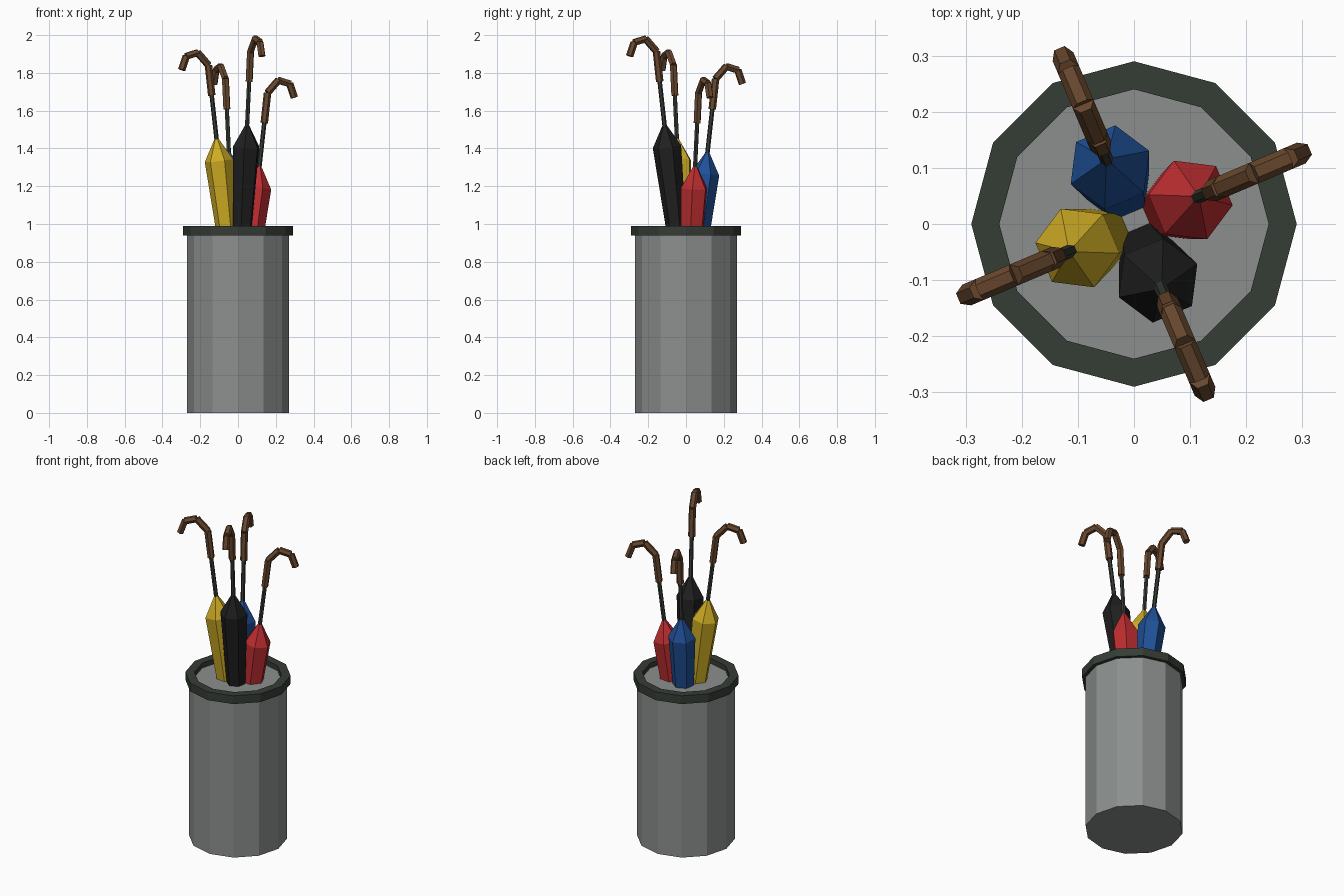
import bpy, bmesh, math
from mathutils import Vector, Matrix

if "Cube" in bpy.data.objects:
    bpy.data.objects.remove(bpy.data.objects["Cube"])


def material(name, rgb):
    m = bpy.data.materials.new(name)
    m.diffuse_color = (*rgb, 1)
    m.use_nodes = True
    m.node_tree.nodes["Principled BSDF"].inputs["Base Color"].default_value = m.diffuse_color
    return m


GREY = material("grey metal", (0.26, 0.275, 0.27))
DARK = material("dark green grey", (0.036, 0.045, 0.035))
WOOD = material("brown wood", (0.14, 0.064, 0.027))
CLOTH = [material("red cloth", (0.52, 0.027, 0.03)),
         material("blue cloth", (0.014, 0.08, 0.31)),
         material("yellow cloth", (0.62, 0.41, 0.018)),
         material("black cloth", (0.014, 0.014, 0.014))]


def finish(name, bm, mat):
    bmesh.ops.remove_doubles(bm, verts=bm.verts, dist=1e-5)
    bmesh.ops.recalc_face_normals(bm, faces=bm.faces)
    mesh = bpy.data.meshes.new(name)
    bm.to_mesh(mesh)
    bm.free()
    mesh.materials.append(mat)
    ob = bpy.data.objects.new(name, mesh)
    bpy.context.collection.objects.link(ob)
    return ob


def add_rod(bm, a, b, r1, r2, turn, sides=6):
    """Capped tapered prism from a to b, one corner facing the turn angle."""
    a, b = Vector(a), Vector(b)
    axis = (b - a).normalized()
    out = Vector((math.cos(turn), math.sin(turn), 0))
    side = axis.cross(out).normalized()
    up = side.cross(axis)
    frame = Matrix((up, side, axis)).transposed().to_4x4()
    bmesh.ops.create_cone(bm, cap_ends=True, segments=sides, radius1=r1, radius2=r2,
                          depth=(b - a).length,
                          matrix=Matrix.Translation((a + b) / 2) @ frame)


# bin body
bm = bmesh.new()
add_rod(bm, (0, 0, 0), (0, 0, 0.96), 0.27, 0.27, 0, 12)
finish("bin_body", bm, GREY)

# rim: rectangular section spun round in 12 steps
bm = bmesh.new()
section = [(0.24, 0.94), (0.29, 0.94), (0.29, 0.99), (0.24, 0.99)]
rings = [[bm.verts.new((r * math.cos(k * math.pi / 6), r * math.sin(k * math.pi / 6), z))
          for r, z in section] for k in range(12)]
for k in range(12):
    p, q = rings[k], rings[(k + 1) % 12]
    for j in range(4):
        bm.faces.new((p[j], q[j], q[(j + 1) % 4], p[(j + 1) % 4]))
finish("bin_rim", bm, DARK)

# four folded umbrellas leaning outward; offsets are (outward, up) from the cloth peak
HOOK = [(0.027, 0.225), (0.046, 0.385), (0.108, 0.451), (0.174, 0.432), (0.2, 0.36)]
for i, cloth in enumerate(CLOTH):
    turn = math.radians(23 + 90 * i)
    height = 1.31 + 0.073 * i

    def at(out, up):
        r = 0.124 + out
        return (r * math.cos(turn), r * math.sin(turn), height + up)

    name = cloth.name.split()[0]
    bm = bmesh.new()
    add_rod(bm, at(-0.116, -0.96), at(-0.0145, -0.12), 0.032, 0.076, turn)
    add_rod(bm, at(-0.0145, -0.12), at(0, 0), 0.076, 0.008, turn)
    finish(name + "_umbrella_cloth", bm, cloth)

    bm = bmesh.new()
    add_rod(bm, at(-0.003, -0.025), at(0.029, 0.24), 0.012, 0.012, turn)
    finish(name + "_umbrella_shaft", bm, DARK)

    bm = bmesh.new()
    for p, q in zip(HOOK, HOOK[1:]):
        add_rod(bm, at(*p), at(*q), 0.02, 0.02, turn)
    finish(name + "_umbrella_handle", bm, WOOD)
